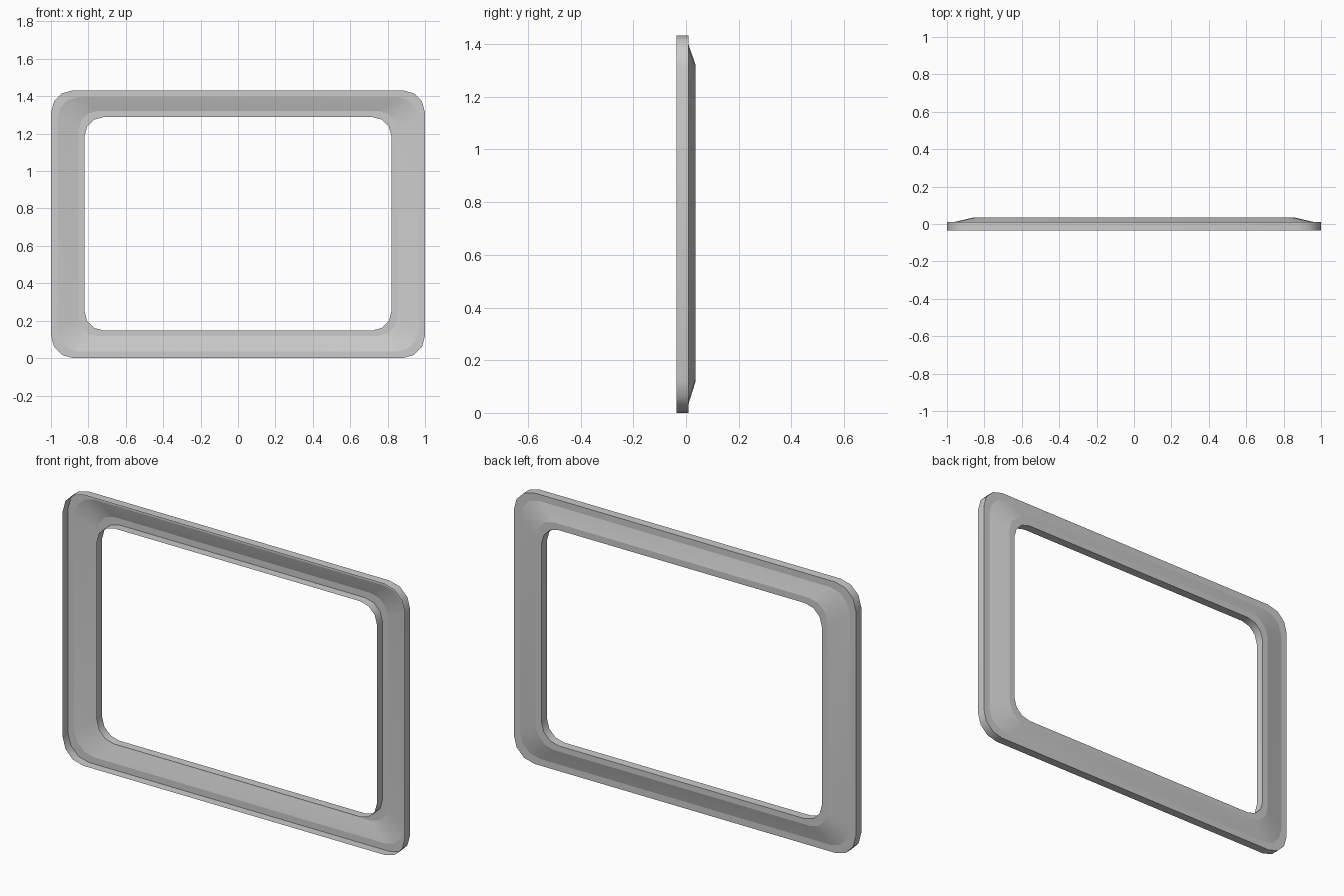
import bpy, bmesh, math

if "Cube" in bpy.data.objects:
    bpy.data.objects.remove(bpy.data.objects["Cube"])

SEG = 3  # segments per rounded corner


def rounded_rect(hw, z0, z1, r):
    """Points of a rounded rectangle in the xz plane."""
    corners = [(hw - r, z1 - r), (-hw + r, z1 - r), (-hw + r, z0 + r), (hw - r, z0 + r)]
    pts = []
    for i, (cx, cz) in enumerate(corners):
        for k in range(SEG + 1):
            a = math.pi / 2 * (i + k / SEG)
            pts.append((cx + r * math.cos(a), cz + r * math.sin(a)))
    return pts


# Outlines from outer edge to opening
outer = rounded_rect(1.0, 0.0, 1.432, 0.12)
rim = rounded_rect(0.965, 0.035, 1.397, 0.115)
step = rounded_rect(0.853, 0.118, 1.322, 0.105)
inner = rounded_rect(0.82, 0.148, 1.288, 0.10)

# Thin channel open to the front: outer wall, flat rim, slope, flat lip, inner wall
FRONT, WALL, BACK = -0.036, 0.046, 0.036
section = [(outer, FRONT), (outer, FRONT + WALL), (rim, FRONT + WALL),
           (step, BACK), (inner, BACK), (inner, BACK - WALL)]

bm = bmesh.new()
loops = [[bm.verts.new((x, y, z)) for x, z in outline] for outline, y in section]
n = len(outer)
for a, b in zip(loops, loops[1:]):
    for i in range(n):
        j = (i + 1) % n
        bm.faces.new((a[i], b[i], b[j], a[j]))

# Outer wall faces outward, bands between section points stay crisp
bm.normal_update()
bm.faces.ensure_lookup_table()
if bm.faces[0].normal.x < 0:
    bmesh.ops.reverse_faces(bm, faces=bm.faces)
for loop in loops:
    for i in range(n):
        bm.edges.get((loop[i], loop[(i + 1) % n])).smooth = False

# Frame
mesh = bpy.data.meshes.new("window_frame")
bm.to_mesh(mesh)
bm.free()
frame = bpy.data.objects.new("window_frame", mesh)
bpy.context.collection.objects.link(frame)
bpy.context.view_layer.objects.active = frame
frame.select_set(True)
bpy.ops.object.shade_smooth_by_angle(angle=math.radians(35), keep_sharp_edges=True)
